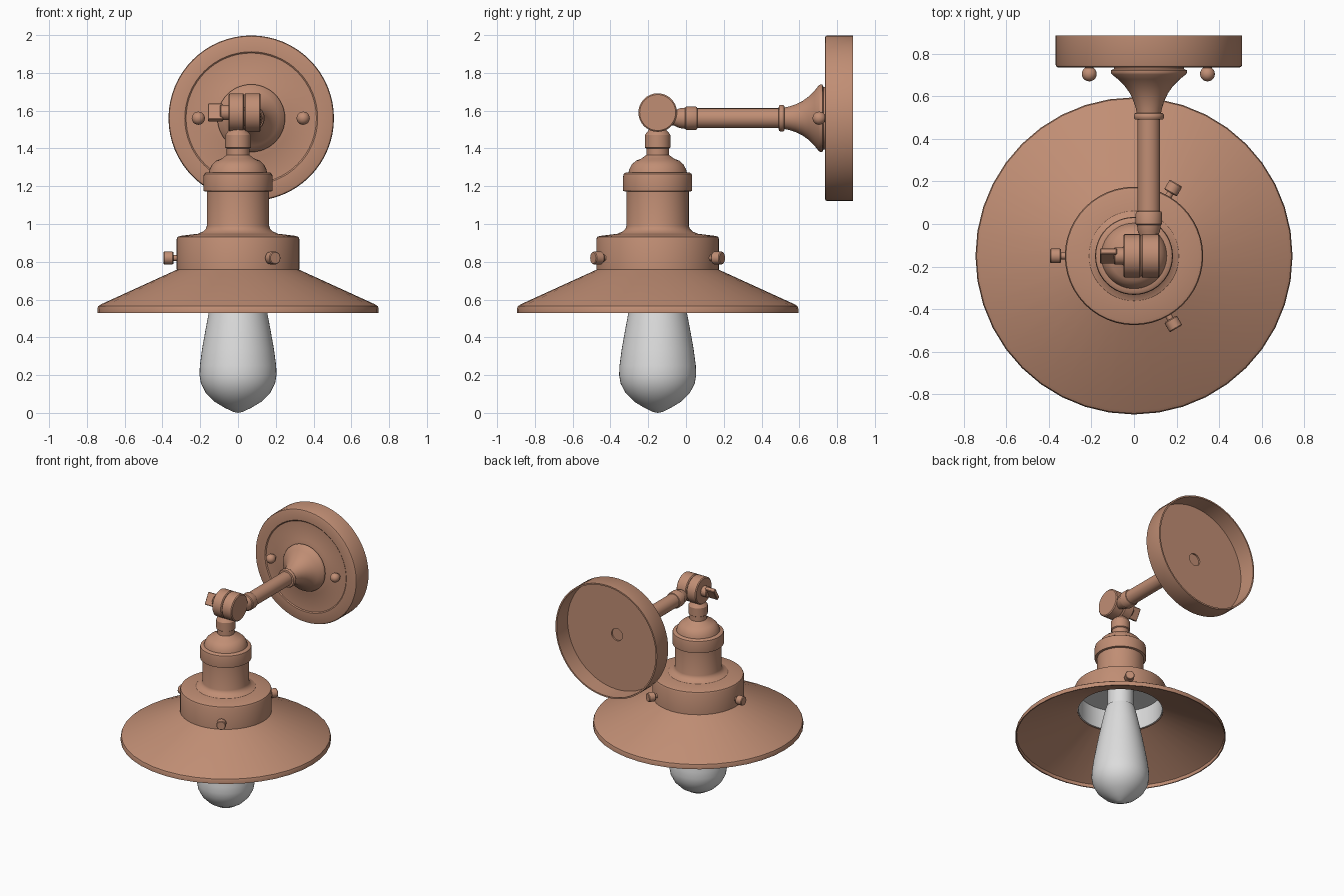
import bpy, bmesh, math
from mathutils import Matrix, Vector

if "Cube" in bpy.data.objects:
    bpy.data.objects.remove(bpy.data.objects["Cube"])


def material(name, rgb):
    m = bpy.data.materials.new(name)
    m.diffuse_color = (*rgb, 1)
    m.use_nodes = True
    m.node_tree.nodes["Principled BSDF"].inputs["Base Color"].default_value = m.diffuse_color
    return m


COPPER = material("copper", (0.53, 0.27, 0.175))
GLASS = material("frosted_white", (0.72, 0.72, 0.72))

LAMP = Vector((0, -0.15, 0))       # vertical axis of the lamp
WALL = Vector((0.07, 0, 1.56))     # horizontal axis of arm and wall plate


def finish(name, bm, mat, angle=32):
    bmesh.ops.recalc_face_normals(bm, faces=bm.faces[:])
    me = bpy.data.meshes.new(name)
    bm.to_mesh(me)
    bm.free()
    me.materials.append(mat)
    ob = bpy.data.objects.new(name, me)
    bpy.context.collection.objects.link(ob)
    bpy.ops.object.select_all(action='DESELECT')
    ob.select_set(True)
    bpy.context.view_layer.objects.active = ob
    bpy.ops.object.shade_smooth_by_angle(angle=math.radians(angle))
    return ob


def lathe(name, profile, origin, axis='Z', mat=COPPER, sides=48, loop=False, turn=0):
    """Revolve (radius, height) points; loop=True closes the profile as a ring."""
    bm = bmesh.new()
    rows = []
    for r, h in profile:
        if r < 1e-6:
            rows.append([bm.verts.new((0, 0, h))] * sides)
        else:
            rows.append([bm.verts.new((r * math.cos(2 * math.pi * i / sides),
                                       r * math.sin(2 * math.pi * i / sides), h))
                         for i in range(sides)])
    pairs = list(zip(rows, rows[1:]))
    if loop:
        pairs.append((rows[-1], rows[0]))
    for a, b in pairs:
        for i in range(sides):
            j = (i + 1) % sides
            vs = list(dict.fromkeys((a[i], a[j], b[j], b[i])))
            if len(vs) > 2:
                bm.faces.new(vs)
    if not loop:
        for row in (rows[0], rows[-1]):
            if row[0] is not row[1]:
                bm.faces.new(row)
    rot = {'Z': Matrix(), 'Y': Matrix.Rotation(-math.pi / 2, 4, 'X'),
           'X': Matrix.Rotation(math.pi / 2, 4, 'Y')}[axis]
    bm.transform(Matrix.Translation(origin) @ Matrix.Rotation(turn, 4, 'Z') @ rot)
    return finish(name, bm, mat)


# conical shade: thin shell with a short vertical rim
lathe("shade", [(0.315, 0.762), (0.725, 0.575), (0.74, 0.565), (0.745, 0.55), (0.745, 0.53),
                (0.737, 0.53), (0.735, 0.555), (0.72, 0.563), (0.303, 0.752)],
      LAMP, sides=40, loop=True)

# shade collar, hollow below
lathe("shade_collar", [(0.15, 0.95), (0.20, 0.95), (0.305, 0.937), (0.32, 0.932), (0.325, 0.92),
                       (0.325, 0.76), (0.305, 0.76), (0.305, 0.925), (0.15, 0.932)],
      LAMP, loop=True)

# white liner inside the collar
lathe("collar_liner", [(0.303, 0.757), (0.303, 0.923), (0.05, 0.928), (0.05, 0.918),
                       (0.296, 0.915), (0.296, 0.757)], LAMP, mat=GLASS, loop=True)

# socket body, band, domed cap and neck
lathe("socket_body", [(0.22, 0.935), (0.21, 0.95), (0.185, 0.96), (0.17, 0.975),
                      (0.165, 0.99), (0.165, 1.18)], LAMP)
lathe("socket_band", [(0.165, 1.172), (0.182, 1.174), (0.183, 1.18), (0.183, 1.25),
                      (0.18, 1.265), (0.17, 1.272), (0.15, 1.274)], LAMP)
lathe("socket_cap", [(0.155, 1.27), (0.15, 1.29), (0.137, 1.315), (0.115, 1.335),
                     (0.085, 1.347), (0.068, 1.36), (0.06, 1.365), (0.06, 1.40),
                     (0.068, 1.405), (0.068, 1.47), (0.06, 1.482), (0.045, 1.50)], LAMP)

# bulb and its neck
lathe("bulb", [(0, 0), (0.025, 0.005), (0.07, 0.027), (0.125, 0.06), (0.17, 0.105), (0.196, 0.155),
               (0.204, 0.20), (0.202, 0.25), (0.19, 0.34), (0.172, 0.44), (0.155, 0.53),
               (0.13, 0.65), (0.11, 0.74), (0.10, 0.775)], LAMP, mat=GLASS)
lathe("bulb_neck", [(0.092, 0.77), (0.092, 0.925)], LAMP, mat=GLASS)

# three thumb screws around the collar
for k, deg in enumerate((60, 180, 300)):
    lathe(f"thumb_screw_{k + 1}",
          [(0.016, 0.31), (0.016, 0.342), (0.03, 0.342), (0.034, 0.347),
           (0.034, 0.39), (0.03, 0.395)],
          LAMP + Vector((0, 0, 0.82)), 'X', sides=20, turn=math.radians(deg))

# swivel joint: two discs side by side
HINGE = Vector((0, -0.15, 1.59))
for name, x0, x1 in (("swivel_disc_lamp", -0.05, 0.032), ("swivel_disc_arm", 0.034, 0.12)):
    lathe(name, [(0.095, x0), (0.102, x0 + 0.006), (0.102, x1 - 0.006), (0.095, x1)], HINGE, 'X')

# wing nut: hub and tilted flat wing
lathe("wing_nut_hub", [(0.035, -0.095), (0.04, -0.09), (0.04, -0.045)], HINGE, 'X', sides=24)
bm = bmesh.new()
bmesh.ops.create_cube(bm, size=1)
bm.transform(Matrix.Translation(HINGE + Vector((-0.12, 0, 0)))
             @ Matrix.Rotation(math.radians(-30), 4, 'X')
             @ Matrix.Diagonal((0.08, 0.03, 0.095, 1)))
bmesh.ops.bevel(bm, geom=bm.edges[:], offset=0.004, segments=1, affect='EDGES')
finish("wing_nut_wing", bm, COPPER)

# arm with its end collar and ring, then the trumpet at the wall
lathe("arm", [(0.035, -0.10), (0.04, -0.06), (0.052, -0.035), (0.056, -0.005), (0.062, 0.0),
              (0.062, 0.05), (0.058, 0.058), (0.053, 0.06), (0.053, 0.49), (0.066, 0.492),
              (0.071, 0.50), (0.071, 0.512), (0.066, 0.52), (0.056, 0.522), (0.056, 0.54)],
      WALL, 'Y', sides=40)
lathe("arm_trumpet", [(0.057, 0.52), (0.062, 0.545), (0.073, 0.58), (0.09, 0.615), (0.115, 0.65),
                      (0.145, 0.68), (0.174, 0.703), (0.179, 0.712), (0.179, 0.722),
                      (0.165, 0.728), (0.165, 0.74)], WALL, 'Y')

# wall plate: dish open at the back with a wire hole
lathe("wall_plate", [(0.047, 0.737), (0.205, 0.737), (0.215, 0.741), (0.345, 0.741), (0.352, 0.735),
                     (0.425, 0.735), (0.434, 0.739), (0.438, 0.747), (0.438, 0.885), (0.427, 0.885),
                     (0.427, 0.752), (0.047, 0.752)], WALL, 'Y', sides=64, loop=True)

# two ball-headed fixing screws
for side, dx in (("left", -0.28), ("right", 0.275)):
    ball = [(0.035 * math.sin(a), 0.705 - 0.035 * math.cos(a))
            for a in (math.pi * i / 10 for i in range(9))]
    lathe(f"plate_screw_{side}", ball + [(0.02, 0.745)], WALL + Vector((dx, 0, 0)), 'Y', sides=20)
